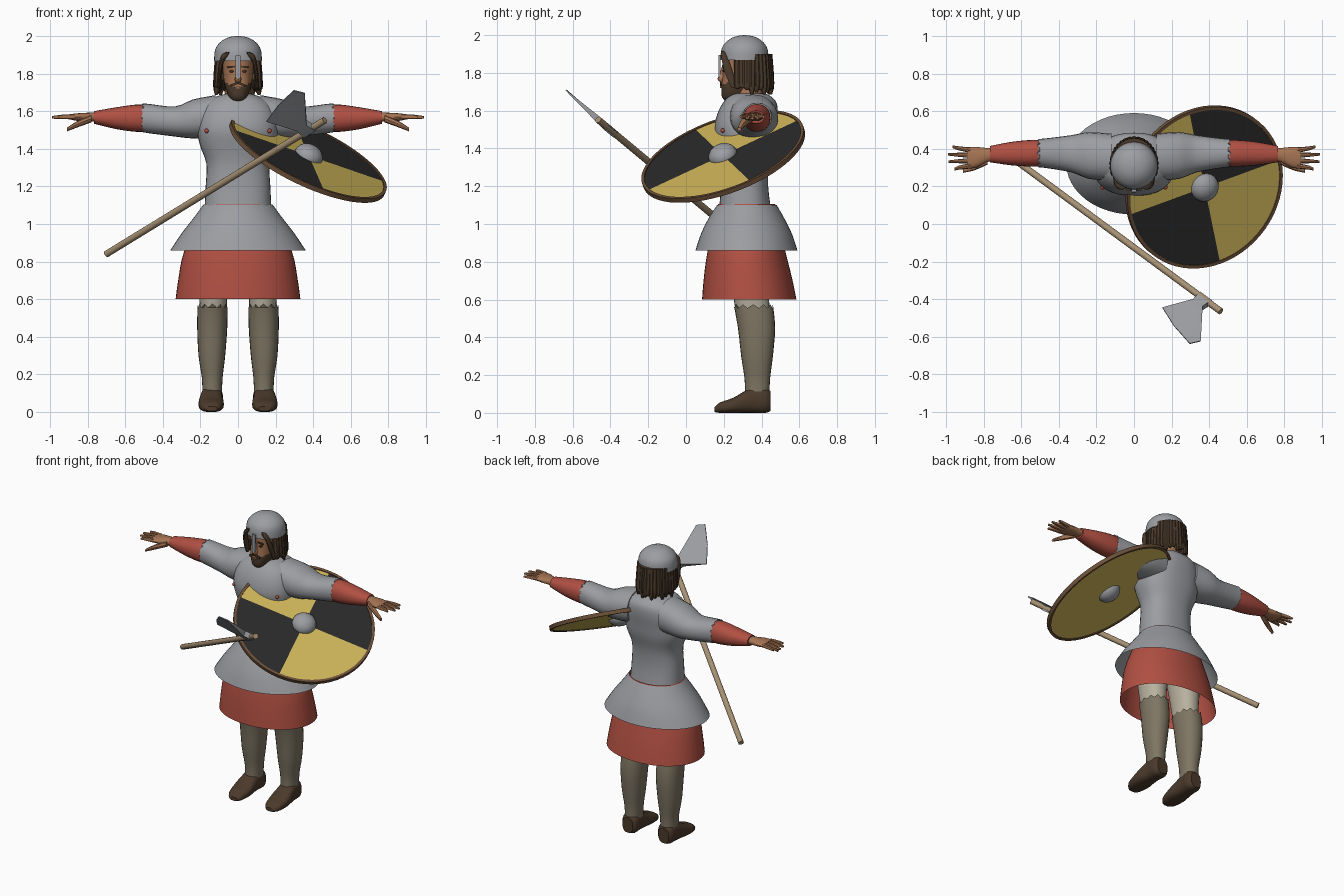
import bpy, bmesh, math
from mathutils import Vector, Matrix

cube = bpy.data.objects.get("Cube")
if cube:
    bpy.data.objects.remove(cube)


def material(name, r, g, b):
    m = bpy.data.materials.new(name)
    m.use_nodes = True
    m.diffuse_color = (r, g, b, 1)
    m.node_tree.nodes["Principled BSDF"].inputs["Base Color"].default_value = (r, g, b, 1)
    return m


STEEL = material("steel grey", .33, .34, .36)
RED = material("tunic red", .44, .08, .055)
TAUPE = material("boot taupe", .21, .18, .125)
BROWN = material("dark brown", .07, .042, .024)
SKIN = material("skin", .38, .175, .085)
LINEN = material("pale linen", .48, .44, .35)
YELLOW = material("shield yellow", .62, .46, .10)
BLACK = material("shield black", .023, .023, .023)
WOOD = material("pale wood", .38, .28, .17)
RIM = material("rim brown", .15, .08, .04)


def finish(name, bm, mats, rule=None, mirror=False, matrix=None, angle=40):
    """Turn a bmesh into an object; rule(face) picks the material index."""
    bmesh.ops.recalc_face_normals(bm, faces=bm.faces[:])
    for f in bm.faces:
        f.smooth = True
        if rule:
            f.material_index = rule(f)
    me = bpy.data.meshes.new(name)
    bm.to_mesh(me)
    bm.free()
    me.set_sharp_from_angle(angle=math.radians(angle))
    for m in mats:
        me.materials.append(m)
    ob = bpy.data.objects.new(name, me)
    bpy.context.collection.objects.link(ob)
    if matrix:
        ob.matrix_world = matrix
    if mirror:
        ob.modifiers.new("Mirror", "MIRROR")
    return ob


def smooth_rings(rings, steps):
    """Catmull-Rom interpolation between cross-section rings."""
    out = []
    for i in range(len(rings) - 1):
        p = [rings[max(0, min(len(rings) - 1, i + k))] for k in (-1, 0, 1, 2)]
        for s in range(steps):
            t = s / steps
            out.append([.5 * (2 * b + (c - a) * t + (2 * a - 5 * b + 4 * c - d) * t * t
                              + (3 * b - a - 3 * c + d) * t ** 3) for a, b, c, d in zip(*p)])
    return out + [list(rings[-1])]


def loft(bm, rings, axis="z", segs=24, steps=3, power=2.2, caps=True, jag=0):
    """Rings are (position, a0, a1, b0, b1) across the given axis."""
    place = {"x": lambda t, a, b: (t, a, b), "y": lambda t, a, b: (a, t, b),
             "z": lambda t, a, b: (a, b, t)}[axis]
    loops = []
    for n, (t, a0, a1, b0, b1) in enumerate(smooth_rings(rings, steps)):
        loop = []
        for k in range(segs):
            ang = math.tau * k / segs
            c, s = math.cos(ang), math.sin(ang)
            a = (a0 + a1) / 2 + (a1 - a0) / 2 * math.copysign(abs(c) ** (2 / power), c)
            b = (b0 + b1) / 2 + (b1 - b0) / 2 * math.copysign(abs(s) ** (2 / power), s)
            loop.append(bm.verts.new(place(t + (jag if n == 0 and k % 2 else 0), a, b)))
        loops.append(loop)
    for p, q in zip(loops, loops[1:]):
        for k in range(segs):
            j = (k + 1) % segs
            bm.faces.new((p[k], p[j], q[j], q[k]))
    if caps:
        bm.faces.new(loops[0])
        bm.faces.new(loops[-1])


def part(name, rings, mat, mirror=False, rule=None, **kw):
    bm = bmesh.new()
    loft(bm, rings, **kw)
    return finish(name, bm, mat if isinstance(mat, list) else [mat], rule, mirror)


def sym(z, rx, y0, y1):
    return (z, -rx, rx, y0, y1)


def ball(name, centre, scale, mat, mirror=False):
    bm = bmesh.new()
    bmesh.ops.create_uvsphere(bm, u_segments=20, v_segments=12, radius=1,
                              matrix=Matrix.Translation(centre) @ Matrix.Diagonal((*scale, 1)))
    return finish(name, bm, [mat], mirror=mirror)


def box(name, centre, size, mat, mirror=False, turn=0):
    bm = bmesh.new()
    bmesh.ops.create_cube(bm, size=1, matrix=Matrix.Translation(centre)
                          @ Matrix.Rotation(turn, 4, "Y") @ Matrix.Diagonal((*size, 1)))
    return finish(name, bm, [mat], mirror=mirror)


# Torso, armour skirt and tunic
part("mail_shirt", [sym(1.08, .178, .175, .45), sym(1.2, .172, .185, .435), sym(1.32, .168, .185, .44),
                    sym(1.42, .203, .165, .465), sym(1.5, .215, .15, .475), sym(1.58, .205, .165, .485),
                    sym(1.64, .175, .195, .48), sym(1.675, .12, .225, .45), sym(1.69, .075, .25, .42)],
     STEEL, segs=36, power=2.4)
part("mail_skirt", [sym(1.1, .187, .165, .48), sym(1.04, .23, .125, .515), sym(.95, .30, .08, .56),
                    sym(.86, .36, .05, .59)], STEEL, segs=48, power=2, caps=False)
part("tunic_skirt", [sym(1.105, .182, .17, .472), sym(.86, .285, .115, .525), sym(.72, .315, .095, .56),
                     sym(.6, .332, .085, .585)], RED, segs=48, power=2.1, caps=False)
ball("chest_studs", (.167, .195, 1.495), (.012, .012, .012), RED, True)

# Arms
part("mail_sleeves", [(.515, .302, .452, 1.49, 1.642), (.47, .298, .455, 1.482, 1.638),
                      (.335, .275, .472, 1.465, 1.625), (.24, .24, .488, 1.455, 1.662),
                      (.12, .23, .48, 1.46, 1.685)], STEEL, True, axis="x", jag=-.015)
part("tunic_sleeves", [(.47, .31, .445, 1.492, 1.63), (.54, .305, .447, 1.49, 1.635),
                       (.65, .312, .437, 1.505, 1.62), (.765, .328, .415, 1.533, 1.6)], RED, True, axis="x")
hand = bmesh.new()
loft(hand, [(.74, .34, .405, 1.543, 1.593), (.79, .325, .405, 1.545, 1.592), (.84, .30, .41, 1.547, 1.59),
            (.885, .295, .408, 1.553, 1.585)], axis="x", segs=16)
for i, tip in enumerate((.955, .985, .99, .965)):
    y, spread = .309 + i * .028, (i - 1.5) * .012
    loft(hand, [(.87, y - .014, y + .014, 1.556, 1.584), (.93, y + spread / 2 - .011, y + spread / 2 + .011, 1.558, 1.582),
                (tip, y + spread - .007, y + spread + .007, 1.56, 1.574)], axis="x", segs=8, steps=2)
loft(hand, [(.78, .315, .36, 1.54, 1.58), (.85, .285, .32, 1.515, 1.55), (.91, .272, .293, 1.492, 1.512)],
     axis="x", segs=8)
finish("hands", hand, [SKIN], mirror=True)

# Legs
part("trousers", [(.53, .06, .2, .265, .445), (.65, .055, .21, .245, .44), (.9, .02, .23, .21, .46)],
     LINEN, True)
part("boot_legs", [(.575, .055, .215, .252, .46), (.45, .057, .217, .275, .472), (.3, .068, .21, .292, .46),
                   (.18, .082, .192, .31, .445), (.09, .085, .19, .312, .442)], TAUPE, True, jag=-.02)
part("shoes", [(.15, .11, .17, .005, .03), (.18, .088, .197, 0, .055), (.25, .075, .21, 0, .08),
               (.31, .08, .205, 0, .115), (.36, .082, .198, 0, .138), (.42, .08, .195, 0, .135),
               (.447, .1, .178, .01, .115)], BROWN, True, axis="y", power=2.6)

# Head with a beard coloured by height
part("neck", [sym(1.64, .075, .26, .41), sym(1.76, .065, .26, .4)], SKIN)


def beard(f):
    c = f.calc_center_median()
    return int(c.y < .33 and c.z < 1.722 + abs(c.x) * .45)


part("head", [sym(1.655, .03, .205, .27), sym(1.675, .048, .19, .32), sym(1.72, .066, .187, .37),
              sym(1.77, .076, .193, .41), sym(1.81, .08, .195, .42), sym(1.89, .086, .195, .425)],
     [SKIN, BROWN], rule=beard, segs=40, steps=5, power=2.4)
part("nose", [sym(1.752, .012, .18, .2), sym(1.768, .018, .166, .21), sym(1.79, .011, .178, .21),
              sym(1.83, .009, .188, .21)], SKIN, segs=12)
box("moustache", (.02, .185, 1.743), (.04, .012, .012), BROWN, True, .35)
box("lips", (0, .184, 1.725), (.035, .008, .009), SKIN)
ball("eyes", (.033, .205, 1.812), (.013, .012, .007), BROWN, True)
box("brows", (.036, .197, 1.835), (.042, .012, .009), BROWN, True, .12)
ball("ears", (.088, .3, 1.79), (.014, .022, .032), SKIN, True)

# Hair: a cap of tapering locks around the sides and back
hair = bmesh.new()
COUNT = 21
for i in range(COUNT):
    ang = math.radians(-18 + 216 * i / (COUNT - 1))
    c, s = math.cos(ang), math.sin(ang)
    low = 1.685 + .012 * (i % 3) + (.03 if s < 0 else 0)
    rings = []
    for z, out, w in ((1.9, .1, .022), (1.8, .108, .022), (1.73, .112, .02), (low, .116, .007)):
        x, y = c * out, .315 + s * (out + .02)
        rings.append((z, x - w, x + w, y - w, y + w))
    loft(hair, rings, segs=8)
finish("hair_locks", hair, [BROWN])
part("fringe_locks", [(1.915, .045, .06, .187, .215), (1.9, .05, .085, .183, .215), (1.86, .075, .1, .19, .23),
                      (1.8, .088, .108, .205, .25), (1.72, .095, .112, .24, .27)], BROWN, True, segs=10)

# Helmet
part("helmet", [sym(z, r, .31 - r, .31 + r) for z, r in
                ((1.868, .127), (1.915, .124), (1.95, .11), (1.98, .077), (1.995, .04), (2.0, .003))],
     STEEL, segs=40, power=2)
box("nose_guard", (0, .177, 1.83), (.024, .012, .13), STEEL)

# Shield, facing forward, up and to the left
n = Vector((.41, -.315, .855)).normalized()
u = Vector((.2, -.98, -.457))
u = (u - n * u.dot(n)).normalized()
v = n.cross(u)


def frame(x, y, z, origin):
    return Matrix.Translation(origin) @ Matrix((x, y, z)).transposed().to_4x4()


shield = frame(u, v, n, (.373, .197, 1.358))


def quarters(f):
    c = f.calc_center_median()
    return int(f.normal.z > .5 and c.x * c.y < 0)


bm = bmesh.new()
bmesh.ops.create_cone(bm, cap_ends=True, cap_tris=True, segments=64, radius1=.44, radius2=.44, depth=.014)
finish("shield_board", bm, [YELLOW, BLACK], quarters, matrix=shield)
bm = bmesh.new()
loft(bm, [(z, -r, r, -r, r) for z, r in ((-.013, .436), (-.013, .453), (.013, .453), (.013, .436), (-.013, .436))],
     segs=64, steps=1, power=2, caps=False)
finish("shield_rim", bm, [RIM], matrix=shield)
boss = ball("shield_boss", (0, 0, .005), (.078, .078, .062), STEEL)
boss.matrix_world = shield

# Axe
foot, top = Vector((-.70, .39, .84)), Vector((.462, -.465, 1.552))
along = (top - foot).normalized()
out = Vector((-.6, -.58, .55))
out = (out - along * out.dot(along)).normalized()
side = along.cross(out)
bm = bmesh.new()
bmesh.ops.create_cone(bm, cap_ends=True, segments=16, radius1=.018, radius2=.018, depth=(top - foot).length)
finish("axe_shaft", bm, [WOOD], matrix=frame(out, side, along, (foot + top) / 2))

# Blade outline as (along shaft, outward), thinning to the cutting edge
outline = [(-.04, -.015), (-.03, .05), (-.112, .2), (.02, .25), (.168, .282), (.196, .227), (.04, .05), (.045, -.015)]
bm = bmesh.new()
faces = [[bm.verts.new((a, o, h * (.018 if o < .06 else .003))) for a, o in outline] for h in (-1, 1)]
for loop in faces:
    bm.faces.new(loop)
for k in range(len(outline)):
    j = (k + 1) % len(outline)
    bm.faces.new((faces[0][k], faces[0][j], faces[1][j], faces[1][k]))
bmesh.ops.triangulate(bm, faces=bm.faces[:])
finish("axe_blade", bm, [STEEL], matrix=frame(along, out, side, (.37, -.4, 1.495)), angle=20)
